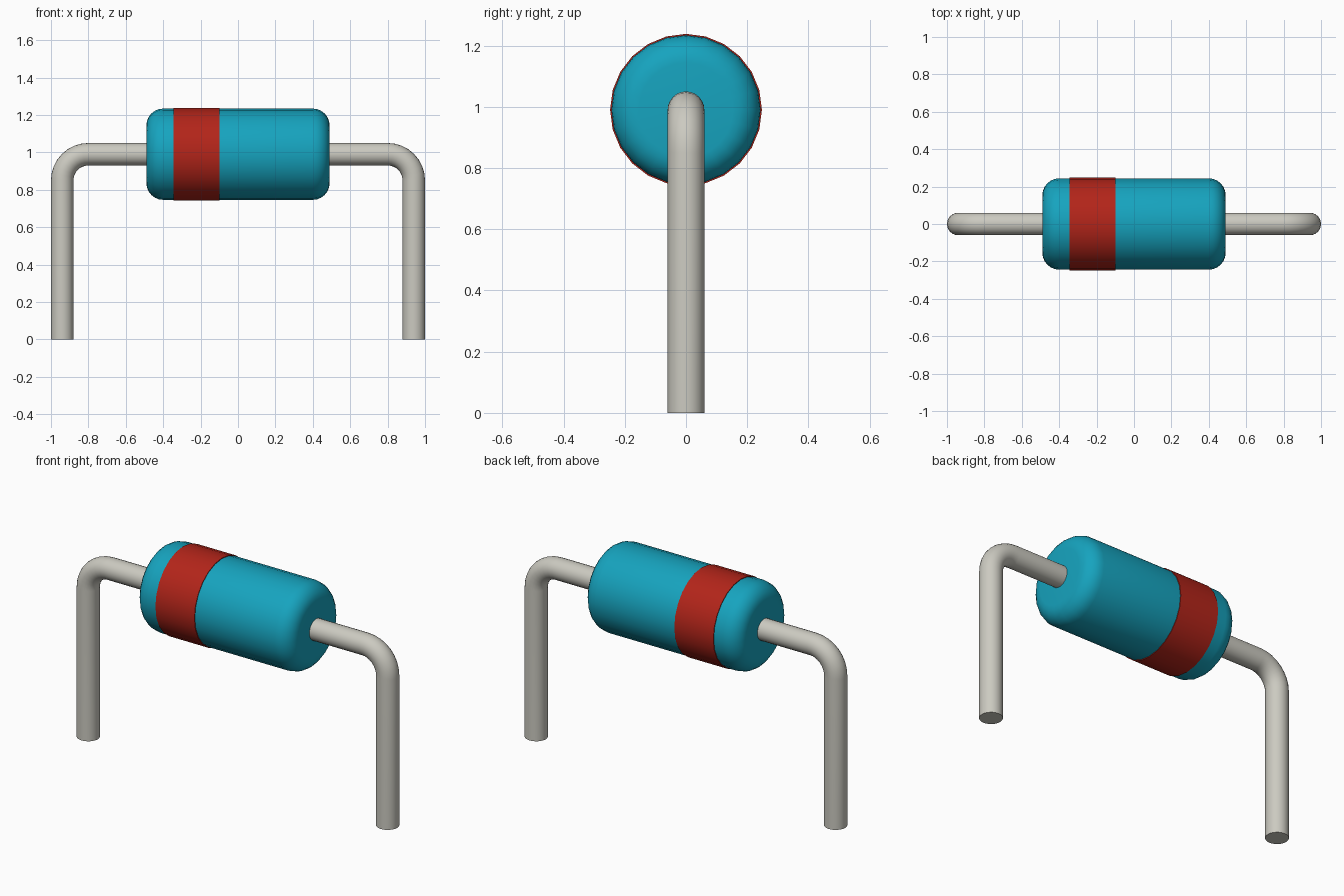
import bpy, bmesh, math
from mathutils import Vector, Matrix

if "Cube" in bpy.data.objects:
    bpy.data.objects.remove(bpy.data.objects["Cube"])

AXIS_Z = 0.99
SIDES = 24
WIRE_R = 0.06


def material(name, rgb):
    m = bpy.data.materials.new(name)
    m.diffuse_color = (*rgb, 1)
    m.use_nodes = True
    m.node_tree.nodes["Principled BSDF"].inputs["Base Color"].default_value = m.diffuse_color
    return m


def finish(obj, mat, angle=40):
    obj.data.materials.append(mat)
    bpy.ops.object.select_all(action='DESELECT')
    obj.select_set(True)
    bpy.context.view_layer.objects.active = obj
    bpy.ops.object.shade_smooth_by_angle(angle=math.radians(angle))


def lathe_x(name, profile, mat):
    """Spin an (x, radius) profile around the horizontal body axis."""
    bm = bmesh.new()
    verts = [bm.verts.new((x, 0, r)) for x, r in profile]
    edges = [bm.edges.new(pair) for pair in zip(verts, verts[1:])]
    bmesh.ops.spin(bm, geom=verts + edges, cent=(0, 0, 0), axis=(1, 0, 0),
                   angle=math.tau, steps=SIDES, use_duplicate=False)
    bmesh.ops.remove_doubles(bm, verts=bm.verts, dist=1e-4)
    bmesh.ops.recalc_face_normals(bm, faces=bm.faces)
    bmesh.ops.translate(bm, verts=bm.verts, vec=(0, 0, AXIS_Z))
    me = bpy.data.meshes.new(name)
    bm.to_mesh(me)
    bm.free()
    obj = bpy.data.objects.new(name, me)
    bpy.context.collection.objects.link(obj)
    finish(obj, mat)


def wire_lead(name, side, mat):
    """Sweep a round section along a bent path from the body to the ground."""
    bend, x = 0.14, 0.94
    path = [Vector((side * 0.44, 0, AXIS_Z))]
    for i in range(9):
        a = math.pi / 2 * i / 8
        path.append(Vector((side * (x - bend + bend * math.sin(a)), 0,
                            AXIS_Z - bend + bend * math.cos(a))))
    path.append(Vector((side * x, 0, 0)))
    bm = bmesh.new()
    rings = []
    for i, p in enumerate(path):
        t = (path[min(i + 1, len(path) - 1)] - p).normalized() \
            + (p - path[max(i - 1, 0)]).normalized()
        if 0 < i < 10:  # exact tangent on the bend
            a = math.pi / 2 * (i - 1) / 8
            t = Vector((side * math.cos(a), 0, -math.sin(a)))
        t.normalize()
        n, y = t.cross(Vector((0, 1, 0))), Vector((0, 1, 0))
        rings.append([bm.verts.new(p + WIRE_R * (n * math.cos(k) + y * math.sin(k)))
                      for k in (math.tau * j / SIDES for j in range(SIDES))])
    for a, b in zip(rings, rings[1:]):
        for j in range(SIDES):
            k = (j + 1) % SIDES
            bm.faces.new((a[j], a[k], b[k], b[j]))
    bm.faces.new(rings[0])
    bm.faces.new(rings[-1])
    bmesh.ops.recalc_face_normals(bm, faces=bm.faces)
    me = bpy.data.meshes.new(name)
    bm.to_mesh(me)
    bm.free()
    obj = bpy.data.objects.new(name, me)
    bpy.context.collection.objects.link(obj)
    finish(obj, mat)


teal = material("teal", (0.008, 0.37, 0.52))
red = material("red", (0.45, 0.018, 0.010))
metal = material("metal", (0.60, 0.59, 0.53))

# Body: capped cylinder with rounded ends
R, H, F = 0.244, 0.49, 0.09
right_end = [(H - F + F * math.sin(a), R - F + F * math.cos(a))
             for a in (math.pi / 2 * i / 6 for i in range(7))] + [(H, 0)]
left_end = [(-x, r) for x, r in reversed(right_end)]
lathe_x("body", left_end + right_end, teal)

# Colour band, slightly proud of the body
lathe_x("band", [(-0.345, 0.24), (-0.345, 0.248), (-0.10, 0.248), (-0.10, 0.24)], red)

# Bent wire leads
wire_lead("left_lead", -1, metal)
wire_lead("right_lead", 1, metal)
